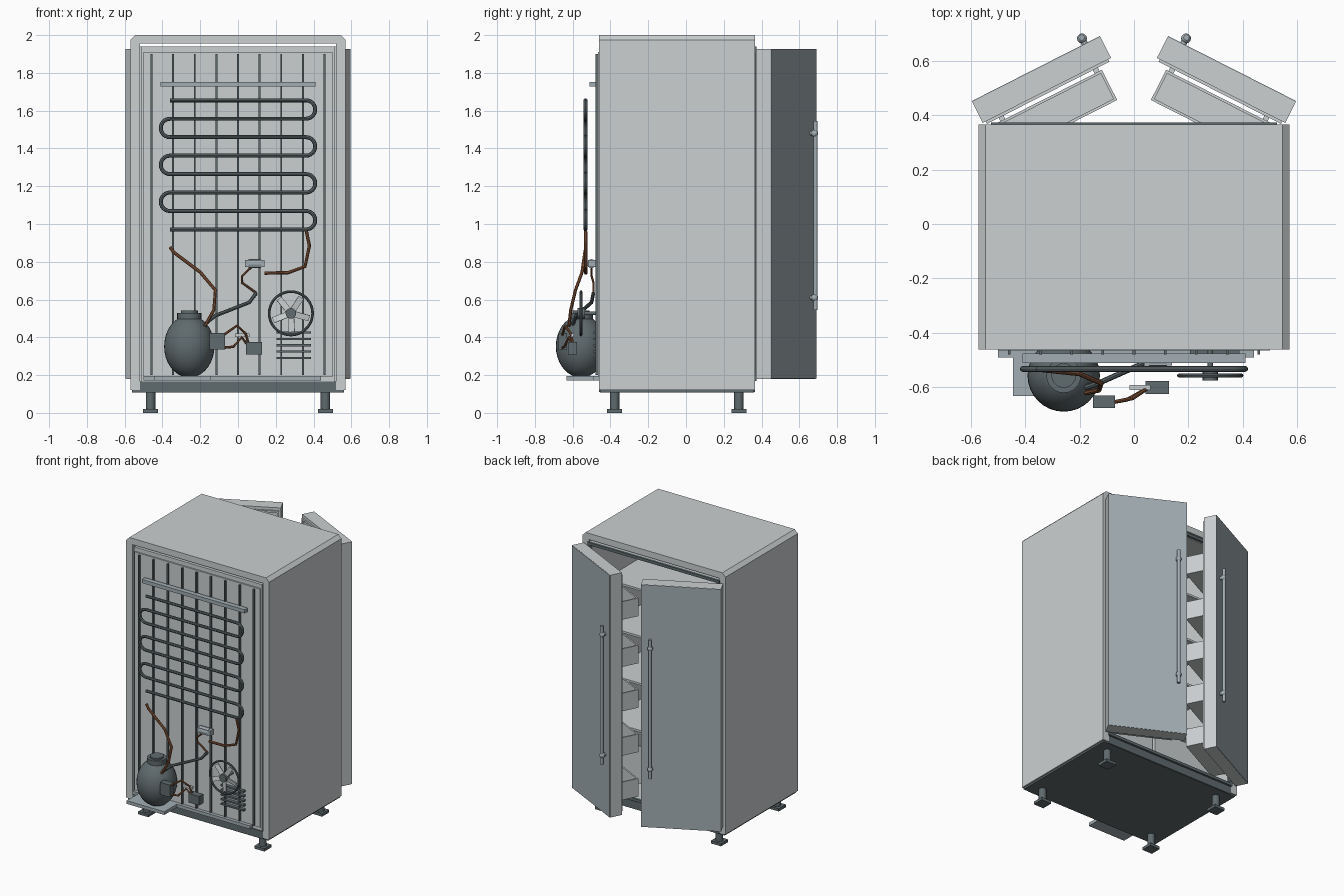
import bpy, bmesh, math
from mathutils import Matrix, Vector

if "Cube" in bpy.data.objects:
    bpy.data.objects.remove(bpy.data.objects["Cube"])


def material(name, rgb):
    m = bpy.data.materials.new(name)
    m.diffuse_color = (*rgb, 1)
    m.use_nodes = True
    m.node_tree.nodes["Principled BSDF"].inputs["Base Color"].default_value = m.diffuse_color
    return m


LIGHT = material("light grey", (0.60, 0.63, 0.64))
STEEL = material("blue grey steel", (0.36, 0.42, 0.45))
DARK = material("dark grey", (0.115, 0.145, 0.155))
COPPER = material("copper", (0.26, 0.10, 0.045))


def finish(name, bm, mat, smooth=False):
    bmesh.ops.recalc_face_normals(bm, faces=bm.faces)
    me = bpy.data.meshes.new(name)
    bm.to_mesh(me)
    bm.free()
    ob = bpy.data.objects.new(name, me)
    bpy.context.collection.objects.link(ob)
    me.materials.append(mat)
    if smooth:
        bpy.ops.object.select_all(action='DESELECT')
        ob.select_set(True)
        bpy.context.view_layer.objects.active = ob
        bpy.ops.object.shade_smooth_by_angle(angle=math.radians(35))
    return ob


def box(name, lo, hi, mat, frame=Matrix()):
    """Box between two corners, placed in an optional frame."""
    lo, hi = Vector(lo), Vector(hi)
    bm = bmesh.new()
    bmesh.ops.create_cube(bm, size=1)
    size = hi - lo
    bm.transform(frame @ Matrix.Translation((lo + hi) / 2) @ Matrix.Diagonal((*size, 1)))
    return finish(name, bm, mat)


def rod(name, a, b, r, mat, sides=16):
    a, b = Vector(a), Vector(b)
    bm = bmesh.new()
    bmesh.ops.create_cone(bm, cap_ends=True, segments=sides, radius1=r, radius2=r,
                          depth=(b - a).length)
    rot = (b - a).to_track_quat('Z', 'Y').to_matrix().to_4x4()
    bm.transform(Matrix.Translation((a + b) / 2) @ rot)
    return finish(name, bm, mat, True)


def ball(name, c, size, mat):
    bm = bmesh.new()
    bmesh.ops.create_uvsphere(bm, u_segments=32, v_segments=18, radius=1)
    bm.transform(Matrix.Translation(c) @ Matrix.Diagonal((*size, 1)))
    return finish(name, bm, mat, True)


def tube(name, pts, r, mat, closed=False):
    cu = bpy.data.curves.new(name, 'CURVE')
    cu.dimensions = '3D'
    cu.bevel_depth, cu.bevel_resolution, cu.use_fill_caps = r, 2, True
    sp = cu.splines.new('POLY')
    sp.points.add(len(pts) - 1)
    for p, co in zip(sp.points, pts):
        p.co = (*co, 1)
    sp.use_cyclic_u = closed
    ob = bpy.data.objects.new(name, cu)
    bpy.context.collection.objects.link(ob)
    cu.materials.append(mat)
    bpy.ops.object.select_all(action='DESELECT')
    ob.select_set(True)
    bpy.context.view_layer.objects.active = ob
    bpy.ops.object.convert(target='MESH')
    bpy.ops.object.shade_smooth_by_angle(angle=math.radians(35))


def tray(name, lo, hi, t, mat, frame=Matrix()):
    """Open-topped tray from a floor and four walls."""
    (x0, y0, z0), (x1, y1, z1) = lo, hi
    box(name + "_floor", lo, (x1, y1, z0 + t), mat, frame)
    for y in (y0, y1 - t):
        box(name + "_long_wall", (x0, y, z0 + t), (x1, y + t, z1), mat, frame)
    for x in (x0, x1 - t):
        box(name + "_end_wall", (x, y0 + t, z0 + t), (x + t, y1 - t, z1), mat, frame)


# Outer shell: an arch profile with chamfered top corners, extruded front to back
half = [(0.57, 0.12), (0.57, 1.975), (0.545, 2.0)]
inner = [(0.52, 1.955), (0.52, 0.12)]
profile = ([(-x, z) for x, z in half] + [(x, z) for x, z in reversed(half)]
           + [(x, z) for x, z in reversed(inner)] + [(-x, z) for x, z in inner])
bm = bmesh.new()
face = bm.faces.new([bm.verts.new((x, -0.46, z)) for x, z in profile])
ext = bmesh.ops.extrude_face_region(bm, geom=[face])
bmesh.ops.translate(bm, vec=(0, 0.825, 0),
                    verts=[v for v in ext["geom"] if isinstance(v, bmesh.types.BMVert)])
finish("cabinet_shell", bm, LIGHT)

# Inner liner, open toward the doors
box("liner_back", (-0.51, -0.455, 0.165), (0.51, -0.43, 1.94), LIGHT)
box("liner_top", (-0.51, -0.43, 1.915), (0.51, 0.355, 1.94), LIGHT)
box("liner_floor", (-0.51, -0.43, 0.165), (0.51, 0.355, 0.19), LIGHT)
for s in (-1, 1):
    box("liner_side", (s * 0.51 - 0.01, -0.43, 0.165), (s * 0.51 + 0.01, 0.355, 1.94), LIGHT)
    box("opening_seal_side", (s * 0.515 - 0.01, 0.355, 0.17), (s * 0.515 + 0.01, 0.373, 1.94), DARK)
for z in (0.17, 1.92):
    box("opening_seal_bar", (-0.505, 0.355, z), (0.505, 0.373, z + 0.02), DARK)

# Shelves and drawers
for z in (0.58, 0.92, 1.26, 1.6):
    box("shelf", (-0.5, -0.43, z), (0.5, 0.2, z + 0.015), LIGHT)
for x in (-0.49, 0.01):
    tray("drawer", (x, -0.4, 0.21), (x + 0.48, 0.2, 0.48), 0.012, LIGHT)

# Base and feet
box("base", (-0.52, -0.46, 0.11), (0.52, 0.365, 0.165), DARK)
box("base_plate", (-0.56, -0.455, 0.108), (0.56, 0.36, 0.122), DARK)
for x in (-0.463, 0.463):
    for y in (-0.378, 0.28):
        rod("foot_stem", (x, y, 0.015), (x, y, 0.11), 0.025, DARK)
        box("foot_pad", (x - 0.04, y - 0.04, 0), (x + 0.04, y + 0.04, 0.02), DARK)

# Doors: local x runs from the hinge to the free edge, local y points outward
ANGLE = math.radians(26.9)
for s in (-1, 1):
    F = Matrix.Translation((-0.555, 0.371, 0)) @ Matrix.Rotation(ANGLE, 4, 'Z')
    if s == 1:
        F = Matrix.Diagonal((-1, 1, 1, 1)) @ F
    box("door_core", (0, 0, 0.18), (0.528, 0.086, 1.927), LIGHT, F)
    box("door_front", (0.001, 0.086, 0.181), (0.527, 0.09, 1.926), STEEL, F)
    for x in (0.012, 0.504):
        box("door_seal_side", (x, -0.01, 0.2), (x + 0.012, 0, 1.907), LIGHT, F)
    for z in (0.2, 1.895):
        box("door_seal_bar", (0.024, -0.01, z), (0.504, 0, z + 0.012), LIGHT, F)
    for z in (0.26, 0.58, 0.9, 1.22, 1.56):
        tray("door_bin", (0.05, -0.148, z), (0.478, -0.024, z + 0.13), 0.01, LIGHT, F)
        for x in (0.06, 0.448):
            box("bin_bracket", (x, -0.026, z + 0.02), (x + 0.02, 0.001, z + 0.05), LIGHT, F)
    rod("door_handle", F @ Vector((0.465, 0.116, 0.545)), F @ Vector((0.465, 0.116, 1.545)), 0.011, STEEL)
    for z in (0.61, 1.48):
        rod("handle_mount", F @ Vector((0.465, 0.088, z)), F @ Vector((0.465, 0.116, z)), 0.012, STEEL)
        ball("handle_knob", F @ Vector((0.465, 0.112, z)), (0.018, 0.018, 0.02), STEEL)

# Rear panel with vertical ribs
box("rear_panel", (-0.5, -0.465, 0.19), (0.5, -0.455, 1.91), LIGHT)
for i in range(-4, 5):
    x = i * 0.1145
    box("rear_rib", (x - 0.005, -0.48, 0.2), (x + 0.005, -0.464, 1.9), DARK)
box("condenser_rail", (-0.41, -0.51, 1.727), (0.41, -0.475, 1.753), STEEL)

# Condenser coil: eight rows joined by half-circle bends
STEP, ROWS, Y = 0.0977, 8, -0.532
pts = [(-0.36, Y, 1.655)]
for row in range(ROWS - 1):
    s = 1 if row % 2 == 0 else -1
    zc = 1.655 - (row + 0.5) * STEP
    for k in range(13):
        a = math.pi / 2 - math.pi * k / 12
        pts.append((s * (0.36 + math.cos(a) * STEP / 2), Y, zc + math.sin(a) * STEP / 2))
pts.append((-0.36, Y, 1.655 - (ROWS - 1) * STEP))
tube("condenser_coil", pts, 0.0105, DARK)

# Compressor on its bracket
CX, CY = -0.258, -0.556
ball("compressor_body", (CX, CY, 0.352), (0.133, 0.133, 0.165), DARK)
rod("compressor_cap", (CX, CY, 0.48), (CX, CY, 0.53), 0.064, DARK, 24)
rod("compressor_cap_top", (CX, CY, 0.53), (CX, CY, 0.542), 0.045, DARK, 24)
box("compressor_bracket", (-0.445, -0.632, 0.172), (-0.145, -0.46, 0.195), STEEL)
box("rear_ledge", (-0.5, -0.49, 0.172), (0.44, -0.46, 0.195), STEEL)
box("compressor_terminal", (-0.15, -0.675, 0.335), (-0.07, -0.63, 0.423), DARK)
box("relay_box", (0.043, -0.625, 0.31), (0.128, -0.577, 0.375), DARK)
box("wire_connector", (-0.017, -0.61, 0.402), (0.06, -0.592, 0.42), LIGHT)
box("drier_block", (0.037, -0.52, 0.772), (0.14, -0.48, 0.81), STEEL)
rod("drier_tube", (0.055, -0.5, 0.79), (0.122, -0.5, 0.79), 0.024, STEEL)

# Pipes and wires
tube("suction_pipe", [(-0.36, -0.53, 0.878), (-0.34, -0.535, 0.85), (-0.2, -0.55, 0.745),
                      (-0.12, -0.585, 0.65), (-0.128, -0.61, 0.545), (-0.175, -0.62, 0.46)], 0.009, COPPER)
tube("coil_outlet_pipe", [(0.36, -0.532, 0.971), (0.378, -0.53, 0.885), (0.355, -0.53, 0.775),
                          (0.265, -0.53, 0.742), (0.14, -0.53, 0.74)], 0.009, COPPER)
tube("discharge_pipe", [(-0.175, -0.6, 0.47), (-0.12, -0.58, 0.515), (0.06, -0.5, 0.585),
                        (0.097, -0.49, 0.635)], 0.01, DARK)
tube("capillary_pipe", [(0.097, -0.49, 0.635), (0.02, -0.49, 0.69), (0.022, -0.5, 0.725),
                        (0.08, -0.5, 0.78)], 0.006, COPPER)
tube("upper_wire", [(-0.08, -0.655, 0.41), (-0.005, -0.64, 0.462), (0.04, -0.61, 0.42),
                    (0.055, -0.6, 0.37)], 0.007, COPPER)
tube("lower_wire", [(-0.08, -0.655, 0.345), (-0.025, -0.645, 0.35), (0.02, -0.62, 0.4),
                    (0.05, -0.6, 0.36)], 0.007, COPPER)

# Fan with five blades
FX, FY, FZ = 0.28, -0.556, 0.527
tube("fan_ring", [(FX + 0.115 * math.cos(k * math.pi / 18), FY, FZ + 0.115 * math.sin(k * math.pi / 18))
                  for k in range(36)], 0.007, DARK, True)
rod("fan_hub", (FX, -0.575, FZ), (FX, -0.535, FZ), 0.028, DARK)
rod("fan_shaft", (FX, -0.54, FZ), (FX, -0.46, FZ), 0.01, DARK)
for k in range(5):
    F = (Matrix.Translation((FX, FY, FZ)) @ Matrix.Rotation(math.radians(72 * k + 15), 4, 'Y')
         @ Matrix.Rotation(math.radians(12), 4, 'X'))
    box("fan_blade", (0.02, -0.003, -0.016), (0.1, 0.003, 0.016), LIGHT, F)

# Vent slats under the fan
for k in range(5):
    z = 0.425 - k * 0.0335
    box("vent_slat", (0.205, -0.49, z - 0.006), (0.387, -0.464, z + 0.006), DARK)
